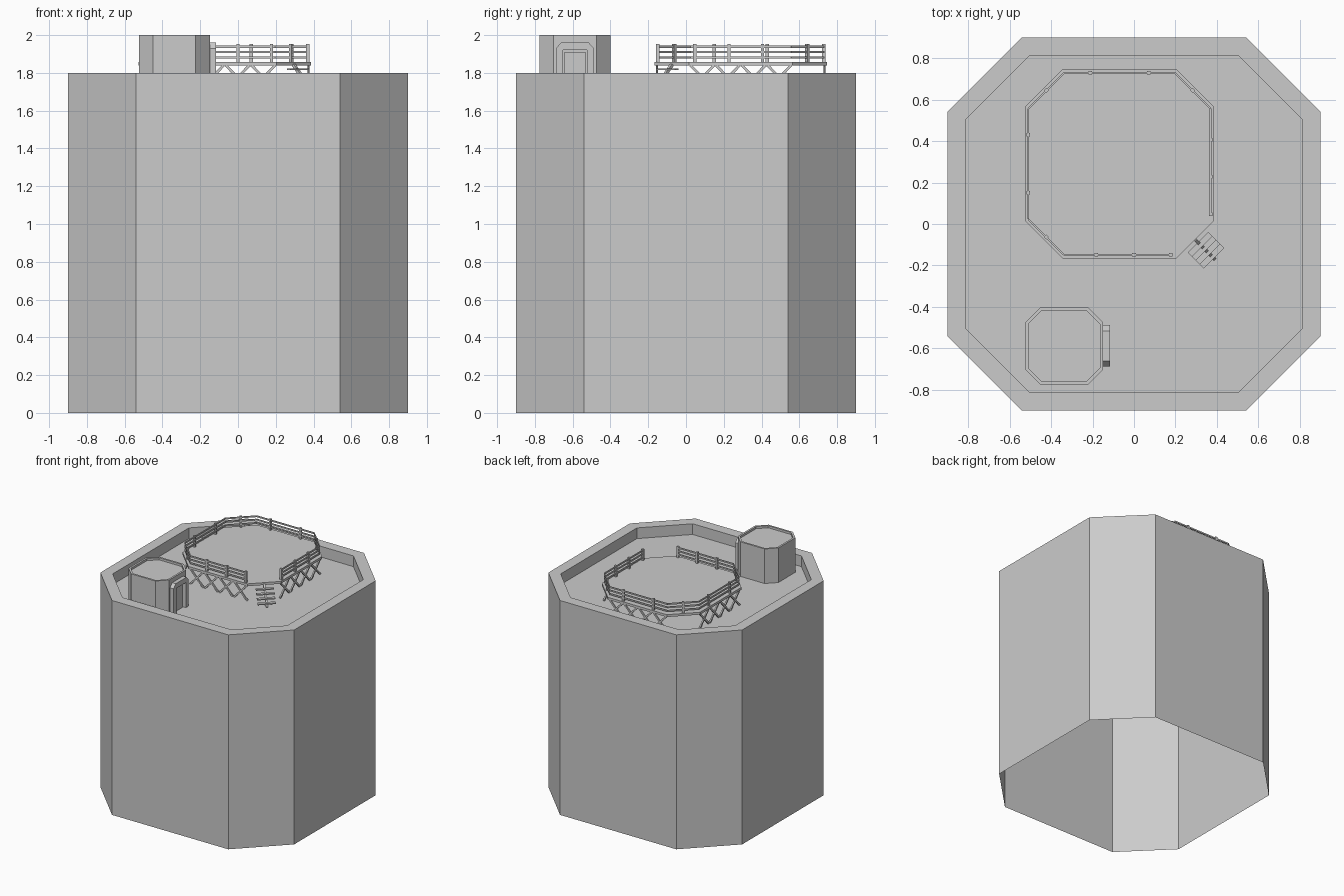
import bpy, bmesh
from math import pi
from mathutils import Vector, Matrix

if "Cube" in bpy.data.objects:
    bpy.data.objects.remove(bpy.data.objects["Cube"])

ROOF = 1.71
DECK_C = Vector((-0.07, 0.29, 0))


def finish(bm, name):
    bmesh.ops.recalc_face_normals(bm, faces=bm.faces)
    me = bpy.data.meshes.new(name)
    bm.to_mesh(me)
    bm.free()
    ob = bpy.data.objects.new(name, me)
    bpy.context.collection.objects.link(ob)
    return ob


def octagon(a, f, c=(0, 0, 0), z=0):
    """Chamfered square: half width a, half flat length f, counter-clockwise."""
    pts = [(a, -f), (a, f), (f, a), (-f, a), (-a, f), (-a, -f), (-f, -a), (f, -a)]
    return [Vector((c[0] + x, c[1] + y, z)) for x, y in pts]


def stack(name, rings, c, close_bottom=False):
    """Bridge octagon rings (half, flat, z) and cap the last one."""
    bm = bmesh.new()
    loops = [[bm.verts.new(p) for p in octagon(a, f, c, z)] for a, f, z in rings]
    for lo, hi in zip(loops, loops[1:]):
        for i in range(8):
            j = (i + 1) % 8
            bm.faces.new((lo[i], lo[j], hi[j], hi[i]))
    bm.faces.new(loops[-1])
    if close_bottom:
        bm.faces.new(loops[0][::-1])
    return finish(bm, name)


def beam(bm, p, q, w, h, side):
    """Box from p to q; w is its size along side, h across."""
    p, q = Vector(p), Vector(q)
    d = (q - p).normalized()
    s = Vector(side).normalized()
    u = s.cross(d).normalized()
    m = Matrix((d * (q - p).length, s * w, u * h)).transposed().to_4x4()
    m.translation = (p + q) / 2
    bmesh.ops.create_cube(bm, size=1, matrix=m)


# tower with parapet, open underneath
stack("tower", [(0.9, 0.54, 0), (0.9, 0.54, 1.8), (0.81, 0.505, 1.8), (0.81, 0.505, ROOF)], (0, 0))

# roof hut with the same rim
HUT = (-0.337, -0.588)
stack("roof_hut", [(0.188, 0.113, ROOF), (0.188, 0.113, 2.0),
                   (0.172, 0.106, 2.0), (0.172, 0.106, 1.982)], HUT)

# door frame: chamfered arch profile pushed out from the hut wall
bm = bmesh.new()
outer = [(-.1, ROOF), (-.1, 1.93), (-.072, 1.962), (.072, 1.962), (.1, 1.93), (.1, ROOF)]
inner = [(-.063, ROOF), (-.063, 1.92), (-.063, 1.92), (.063, 1.92), (.063, 1.92), (.063, ROOF)]
o = [bm.verts.new((-0.149, HUT[1] + y, z)) for y, z in outer]
n = [bm.verts.new((-0.149, HUT[1] + y, z)) for y, z in inner]
faces = [bm.faces.new((o[i], o[i + 1], n[i + 1], n[i])) for i in range(5)]
bmesh.ops.remove_doubles(bm, verts=bm.verts, dist=1e-5)
ext = bmesh.ops.extrude_face_region(bm, geom=bm.faces[:])
bmesh.ops.translate(bm, vec=(0.033, 0, 0), verts=[v for v in ext["geom"] if isinstance(v, bmesh.types.BMVert)])
finish(bm, "door_frame")

# door leaf
bm = bmesh.new()
beam(bm, (-0.146, HUT[1], ROOF), (-0.146, HUT[1], 1.91), 0.11, 0.012, (0, 1, 0))
finish(bm, "door")

# platform
stack("platform_deck", [(0.456, 0.274, 1.838), (0.456, 0.274, 1.858)], DECK_C, True)

# cross braces: four per straight side
bm = bmesh.new()
for k in range(4):
    r = Matrix.Rotation(k * pi / 2, 3, 'Z')
    side = r @ Vector((0, 1, 0))
    for i in range(4):
        x = -0.204 + i * 0.136
        for s in (-1, 1):
            p = DECK_C + r @ Vector((x - s * 0.062, -0.444, 0))
            q = DECK_C + r @ Vector((x + s * 0.062, -0.444, 0))
            p.z, q.z = ROOF, 1.84
            beam(bm, p, q, 0.011, 0.014, side)
finish(bm, "cross_braces")

# railing posts
H, F = 0.439, 0.267
post_xy = [(H, -0.244), (H, -0.063), (H, 0.115),
           (-0.113, -H), (0.07, -H), (0.248, -H),
           (-H, 0.14), (-H, -0.14), (-0.14, H), (0.14, H),
           (-0.353, 0.353), (0.353, 0.353), (-0.353, -0.353)]
bm = bmesh.new()
for x, y in post_xy:
    p = DECK_C + Vector((x, y, 1.845))
    diag = abs(x) == abs(y)
    beam(bm, p, p + Vector((0, 0, 0.107)), 0.017, 0.017, (x, y, 0) if diag else (1, 0, 0))
finish(bm, "railing_posts")

# three rails running round from one side of the stair gap to the other
path = octagon(H, F, DECK_C)
path[0].y = DECK_C.y - 0.25
path[-1].x = DECK_C.x + 0.254
bm = bmesh.new()
for z in (1.882, 1.911, 1.939):
    up = Vector((0, 0, z))
    for p, q in zip(path, path[1:]):
        beam(bm, p + up, q + up, 0.012, 0.008, (0, 0, 1))
finish(bm, "rails")

# stairs at the front right corner: floating treads on a central stringer
out = Vector((1, -1, 0)).normalized()
along = Vector((1, 1, 0)).normalized()
base = DECK_C + Vector((0.365, -0.365, 0))
bm = bmesh.new()
for i in range(4):
    c = base + out * (0.033 + i * 0.027) + Vector((0, 0, 1.82 - i * 0.028))
    beam(bm, c - along * 0.07, c + along * 0.07, 0.028, 0.009, out)
finish(bm, "stair_treads")
bm = bmesh.new()
beam(bm, base + Vector((0, 0, 1.842)), base + out * 0.13 + Vector((0, 0, ROOF)), 0.016, 0.016, along)
finish(bm, "stair_stringer")
